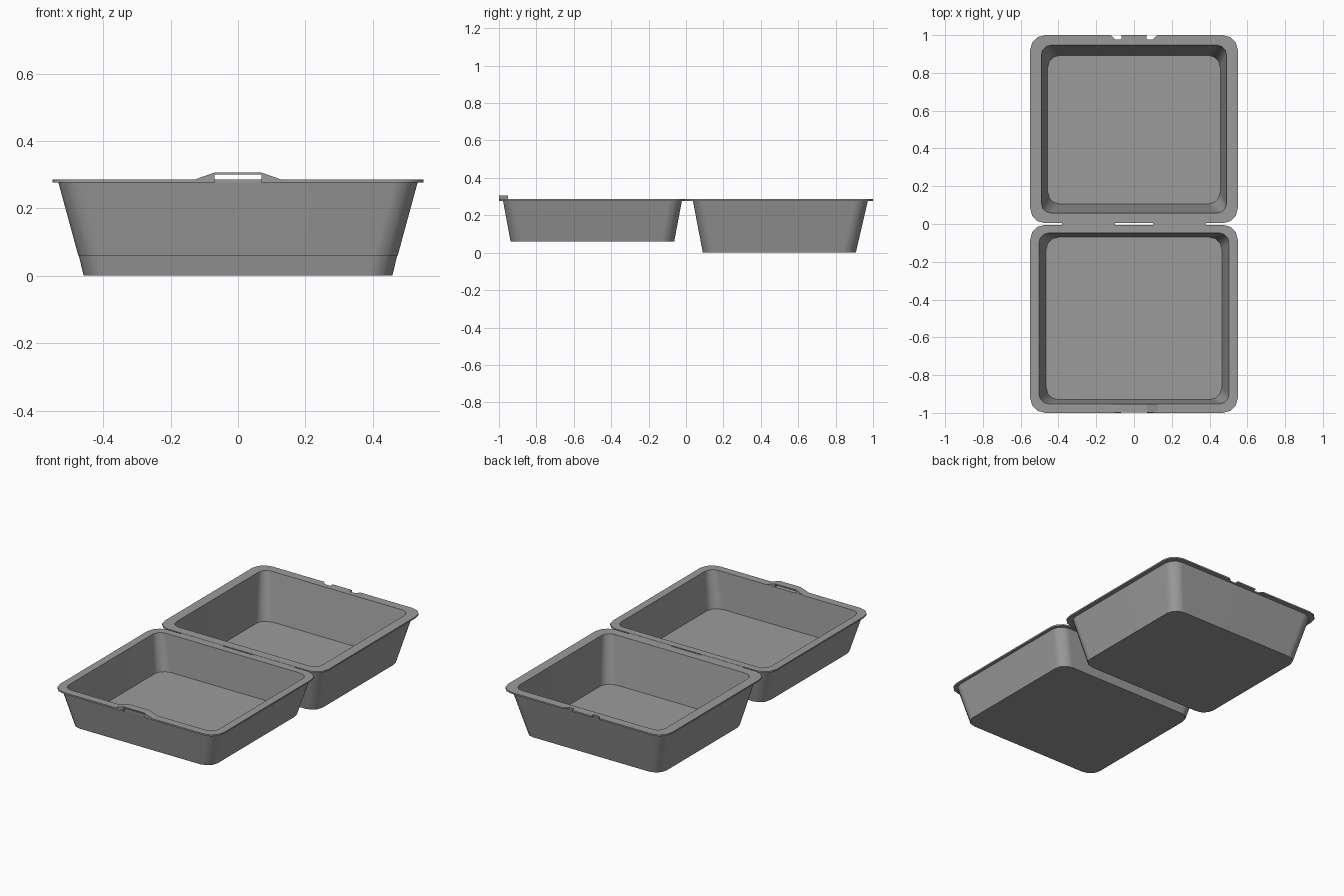
import bpy, bmesh, math

cube = bpy.data.objects.get("Cube")
if cube:
    bpy.data.objects.remove(cube, do_unlink=True)

GREY = (0.33, 0.33, 0.33, 1)
mat = bpy.data.materials.new("foam grey")
mat.use_nodes = True
mat.diffuse_color = GREY
bsdf = mat.node_tree.nodes["Principled BSDF"]
bsdf.inputs["Base Color"].default_value = GREY
bsdf.inputs["Roughness"].default_value = 0.7


def make(name, bm):
    bmesh.ops.recalc_face_normals(bm, faces=bm.faces)
    mesh = bpy.data.meshes.new(name)
    bm.to_mesh(mesh)
    bm.free()
    mesh.materials.append(mat)
    obj = bpy.data.objects.new(name, mesh)
    bpy.context.collection.objects.link(obj)
    return obj


def ring(bm, half_x, y0, y1, z, r, steps=3):
    """Rounded rectangle of vertices at height z."""
    verts = []
    corners = [(half_x - r, y1 - r), (r - half_x, y1 - r),
               (r - half_x, y0 + r), (half_x - r, y0 + r)]
    for quarter, (cx, cy) in enumerate(corners):
        for i in range(steps + 1):
            a = math.pi / 2 * (quarter + i / steps)
            verts.append(bm.verts.new((cx + r * math.cos(a), cy + r * math.sin(a), z)))
    return verts


def tray(name, sections):
    """Loft a closed shell from the outer floor, over the rim, to the inner floor."""
    bm = bmesh.new()
    rings = [ring(bm, *s) for s in sections]
    for a, b in zip(rings, rings[1:]):
        for i in range(len(a)):
            j = (i + 1) % len(a)
            bm.faces.new((a[i], a[j], b[j], b[i]))
    bm.faces.new(rings[0])
    bm.faces.new(rings[-1])
    return make(name, bm)


def prism(name, points, place, depth):
    """Extrude a flat outline; place maps 2D points to 3D."""
    bm = bmesh.new()
    face = bm.faces.new([bm.verts.new(place(u, v)) for u, v in points])
    out = bmesh.ops.extrude_face_region(bm, geom=[face])
    moved = [v for v in out["geom"] if isinstance(v, bmesh.types.BMVert)]
    bmesh.ops.translate(bm, vec=depth, verts=moved)
    return make(name, bm)


def cut(obj, points):
    """Cut a vertical hole of the given plan outline through the rim."""
    cutter = prism("rim_cutter", points, lambda x, y: (x, y, 0.26), (0, 0, 0.05))
    cutter.hide_render = True
    mod = obj.modifiers.new("notch", "BOOLEAN")
    mod.operation = "DIFFERENCE"
    mod.solver = "EXACT"
    mod.object = cutter
    bpy.context.view_layer.objects.active = obj
    bpy.ops.object.modifier_apply(modifier=mod.name)
    bpy.data.objects.remove(cutter, do_unlink=True)


def smooth(obj):
    bpy.ops.object.select_all(action="DESELECT")
    obj.select_set(True)
    bpy.context.view_layer.objects.active = obj
    bpy.ops.object.shade_smooth_by_angle(angle=math.radians(35))
    mod = obj.modifiers.new("even shading", "WEIGHTED_NORMAL")
    mod.keep_sharp = True


# Deep base at the back: half width, y range, height, corner radius
base = tray("base_tray", [
    (0.458, 0.09, 0.908, 0.0, 0.07),
    (0.525, 0.037, 0.972, 0.277, 0.07),
    (0.55, 0.004, 1.0, 0.277, 0.08),
    (0.55, 0.004, 1.0, 0.286, 0.08),
    (0.49, 0.058, 0.947, 0.286, 0.05),
    (0.457, 0.106, 0.893, 0.01, 0.065),
])

# Shallow lid at the front
lid = tray("lid_tray", [
    (0.474, -0.938, -0.063, 0.06, 0.07),
    (0.533, -0.978, -0.022, 0.277, 0.07),
    (0.55, -1.0, -0.004, 0.277, 0.08),
    (0.55, -1.0, -0.004, 0.286, 0.08),
    (0.503, -0.952, -0.048, 0.286, 0.05),
    (0.465, -0.93, -0.07, 0.07, 0.065),
])

# Notches on both sides of the base's locking tab
for s in (-1, 1):
    cut(base, [(s * 0.065, 0.977), (s * 0.1, 0.977), (s * 0.125, 1.002), (s * 0.125, 1.01),
               (s * 0.065, 1.01)])

# Opening in the lid rim below the latch
cut(lid, [(-0.07, -1.01), (0.07, -1.01), (0.07, -0.981), (-0.07, -0.981)])

# Raised latch loop on the lid's front rim
half = [(0.13, 0.285), (0.07, 0.306)]
slot = [(0.07, 0.3), (0.07, 0.283)]
outline = half + [(-x, z) for x, z in reversed(half)]
outline += [(-x, z) for x, z in reversed(slot)] + slot
prism("latch_loop", outline, lambda x, z: (x, -0.999, z), (0, 0.046, 0))

# Hinge strips joining the two rims
for side, s in (("left", 1), ("right", -1)):
    prism("hinge_" + side,
          [(s * 0.1, -0.012), (s * 0.38, -0.012), (s * 0.38, 0.012), (s * 0.1, 0.012)],
          lambda x, y: (x, y, 0.279), (0, 0, 0.006))

for obj in (base, lid):
    smooth(obj)
